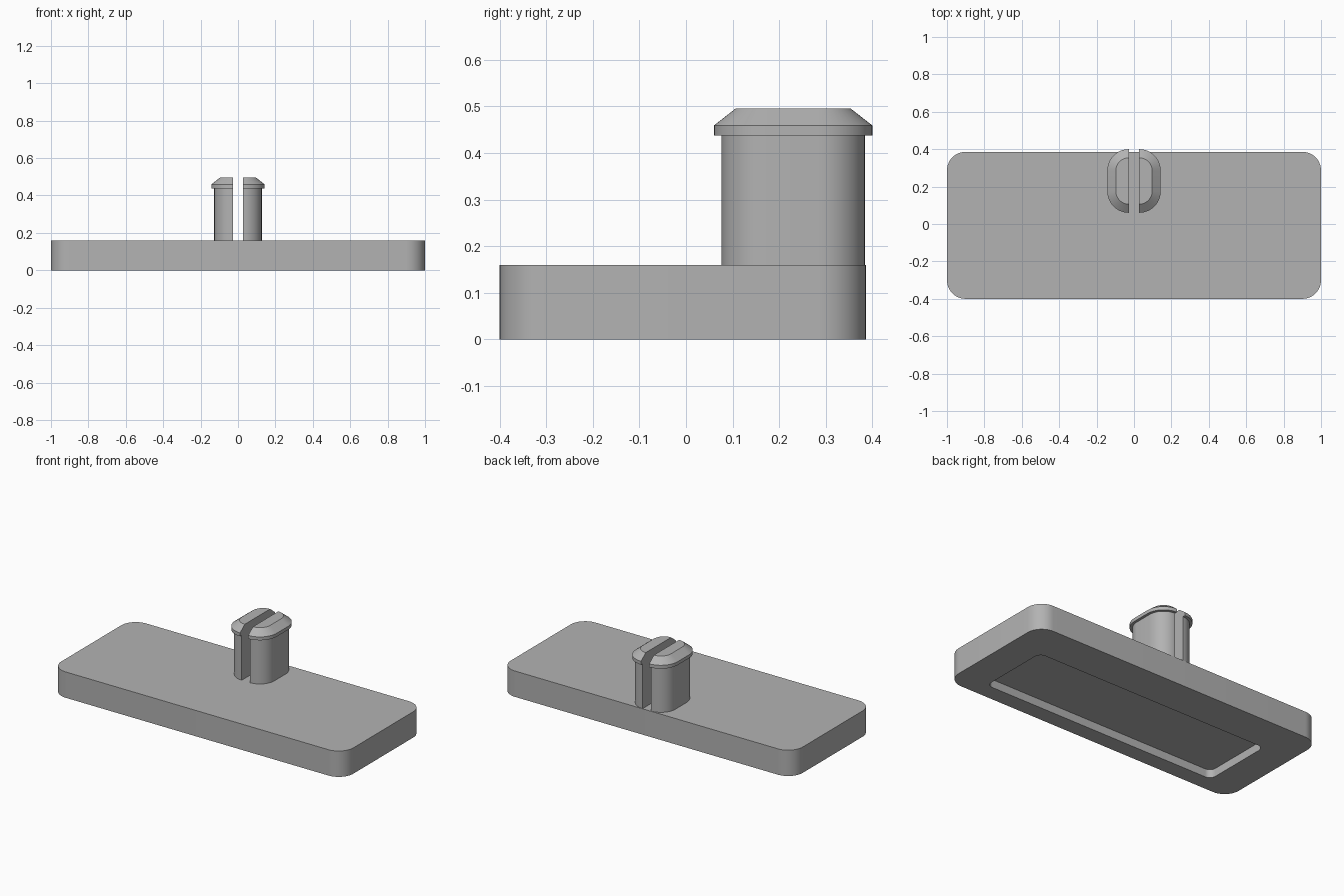
import bpy, bmesh, math

old = bpy.data.objects.get("Cube")
if old:
    bpy.data.objects.remove(old, do_unlink=True)

grey = bpy.data.materials.new("light grey")
grey.use_nodes = True
color = (0.45, 0.45, 0.45, 1)
grey.diffuse_color = color
grey.node_tree.nodes["Principled BSDF"].inputs["Base Color"].default_value = color

SEG = 12


def arc(cx, cy, r, start):
    """Quarter circle, counter-clockwise."""
    return [(cx + r * math.cos(a), cy + r * math.sin(a))
            for a in (math.radians(start + 90 * i / SEG) for i in range(SEG + 1))]


def rounded_rect(hx, hy, r, cy):
    corners = [(1, 1, 0), (-1, 1, 90), (-1, -1, 180), (1, -1, 270)]
    return [p for sx, sy, a in corners
            for p in arc(sx * (hx - r), cy + sy * (hy - r), r, a)]


def half_peg(r, side):
    """D-shaped outline whose flat side borders the slot."""
    pts = arc(GAP, PEG_Y - STRAIGHT, r, 270) + arc(GAP, PEG_Y + STRAIGHT, r, 0)
    return [(side * x, y) for x, y in pts]


def loft(name, rings):
    """Skin a stack of (outline, height) rings and cap both ends."""
    bm = bmesh.new()
    loops = [[bm.verts.new((x, y, z)) for x, y in pts] for pts, z in rings]
    for a, b in zip(loops, loops[1:]):
        n = len(a)
        for i in range(n):
            j = (i + 1) % n
            bm.faces.new((a[i], a[j], b[j], b[i]))
    bm.faces.new(loops[0])
    bm.faces.new(loops[-1])
    bmesh.ops.recalc_face_normals(bm, faces=bm.faces[:])
    mesh = bpy.data.meshes.new(name)
    bm.to_mesh(mesh)
    bm.free()
    mesh.materials.append(grey)
    obj = bpy.data.objects.new(name, mesh)
    bpy.context.collection.objects.link(obj)
    bpy.ops.object.select_all(action='DESELECT')
    obj.select_set(True)
    bpy.context.view_layer.objects.active = obj
    bpy.ops.object.shade_smooth_by_angle(angle=math.radians(25))
    return obj


# Base plate with a shallow recess in its underside
TOP = 0.16
outer = rounded_rect(1.0, 0.393, 0.1, -0.007)
recess = rounded_rect(0.8, 0.225, 0.04, -0.075)
loft("base_plate", [(outer, TOP), (outer, 0), (recess, 0), (recess, 0.05)])

# Split snap peg: two mirrored halves with a flanged, chamfered head
GAP, PEG_Y, STRAIGHT = 0.028, 0.23, 0.055
STEM, HEAD, TIP = 0.099, 0.115, 0.069
for label, side in (("left", 1), ("right", -1)):
    profile = [(STEM, TOP - 0.01), (STEM, 0.438), (HEAD, 0.438),
               (HEAD, 0.459), (TIP, 0.495)]
    loft(label + "_peg_half", [(half_peg(r, side), z) for r, z in profile])
